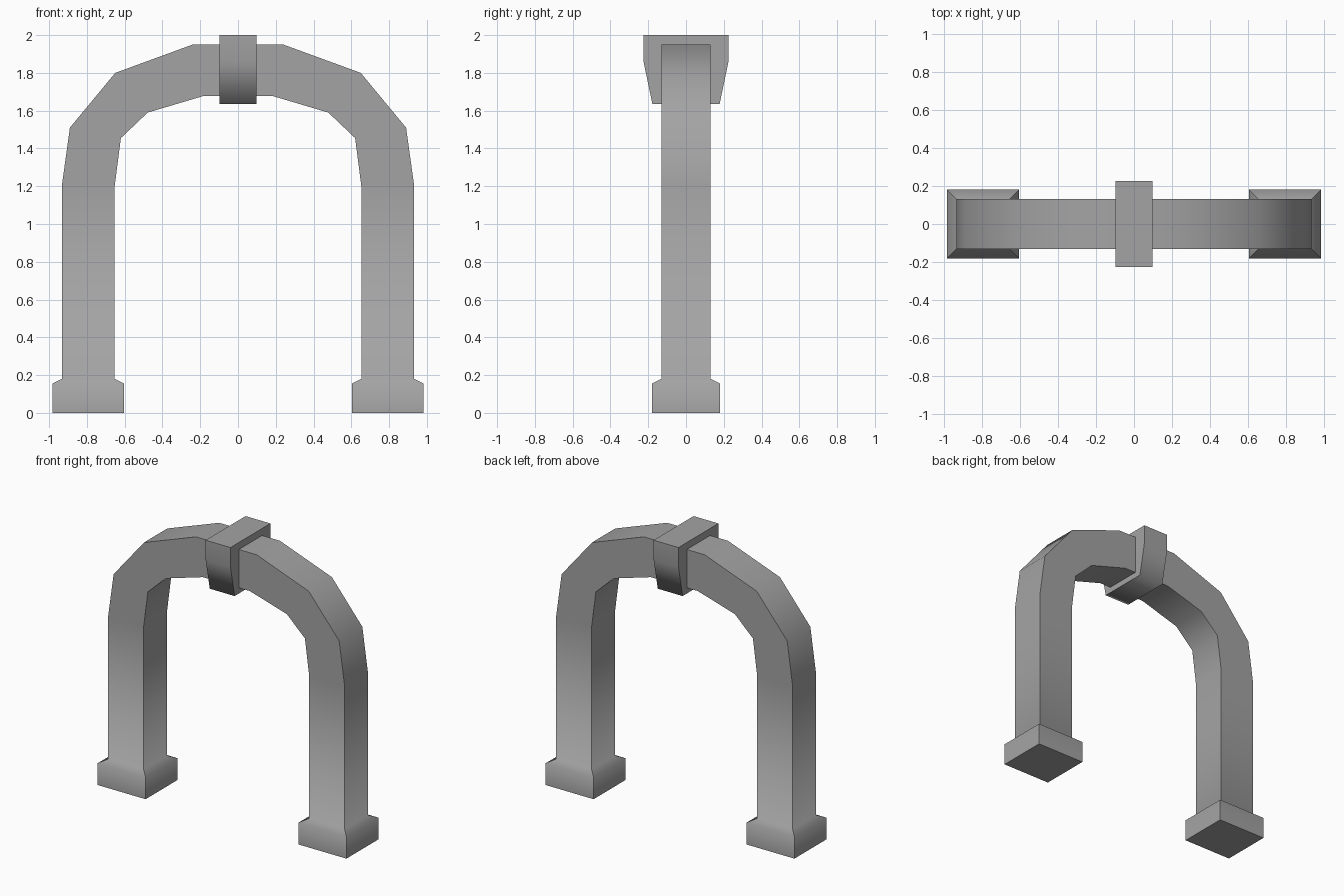
import bpy
import bmesh

cube = bpy.data.objects.get("Cube")
if cube:
    bpy.data.objects.remove(cube, do_unlink=True)

# Plain grey stone
stone = bpy.data.materials.new("grey_stone")
stone.use_nodes = True
GREY = (0.37, 0.37, 0.37, 1)
stone.diffuse_color = GREY
stone.node_tree.nodes["Principled BSDF"].inputs["Base Color"].default_value = GREY


def finish(name, bm):
    """Turn a bmesh into a smooth shaded object with its marked sharp edges."""
    bmesh.ops.recalc_face_normals(bm, faces=bm.faces)
    for face in bm.faces:
        face.smooth = True
    mesh = bpy.data.meshes.new(name)
    bm.to_mesh(mesh)
    bm.free()
    mesh.materials.append(stone)
    obj = bpy.data.objects.new(name, mesh)
    bpy.context.collection.objects.link(obj)
    return obj


# Arch: four-sided rings swept from one foot over the top to the other
# each station: outer x, outer z, inner x, inner z, half depth
half = [
    (0.982, 0, 0.603, 0, 0.18),
    (0.982, 0.155, 0.603, 0.155, 0.18),
    (0.933, 0.18, 0.653, 0.18, 0.131),
    (0.933, 1.2, 0.653, 1.2, 0.131),
    (0.89, 1.51, 0.62, 1.455, 0.131),
    (0.65, 1.8, 0.478, 1.59, 0.131),
    (0.24, 1.95, 0.185, 1.677, 0.131),
]
stations = half + [(-a, b, -c, d, e) for a, b, c, d, e in reversed(half)]

bm = bmesh.new()
rings = []
for ox, oz, ix, iz, d in stations:
    corners = ((ox, -d, oz), (ox, d, oz), (ix, d, iz), (ix, -d, iz))
    rings.append([bm.verts.new(c) for c in corners])
for a, b in zip(rings, rings[1:]):
    for i in range(4):
        j = (i + 1) % 4
        bm.faces.new((a[i], a[j], b[j], b[i]))
        bm.edges.get((a[i], b[i])).smooth = False
for ring in (rings[0], rings[-1]):
    cap = bm.faces.new(ring)
    for edge in cap.edges:
        edge.smooth = False
finish("arch", bm)

# Keystone: a tapered profile extruded across the crown
profile = [(-0.225, 2), (0.225, 2), (0.225, 1.86),
           (0.178, 1.636), (-0.178, 1.636), (-0.225, 1.86)]
bm = bmesh.new()
sides = [[bm.verts.new((x, y, z)) for y, z in profile] for x in (-0.098, 0.098)]
for side in sides:
    for edge in bm.faces.new(side).edges:
        edge.smooth = False
for i in range(len(profile)):
    j = (i + 1) % len(profile)
    bm.faces.new((sides[0][i], sides[0][j], sides[1][j], sides[1][i]))
for i in (0, 1):
    bm.edges.get((sides[0][i], sides[1][i])).smooth = False
finish("keystone", bm)
